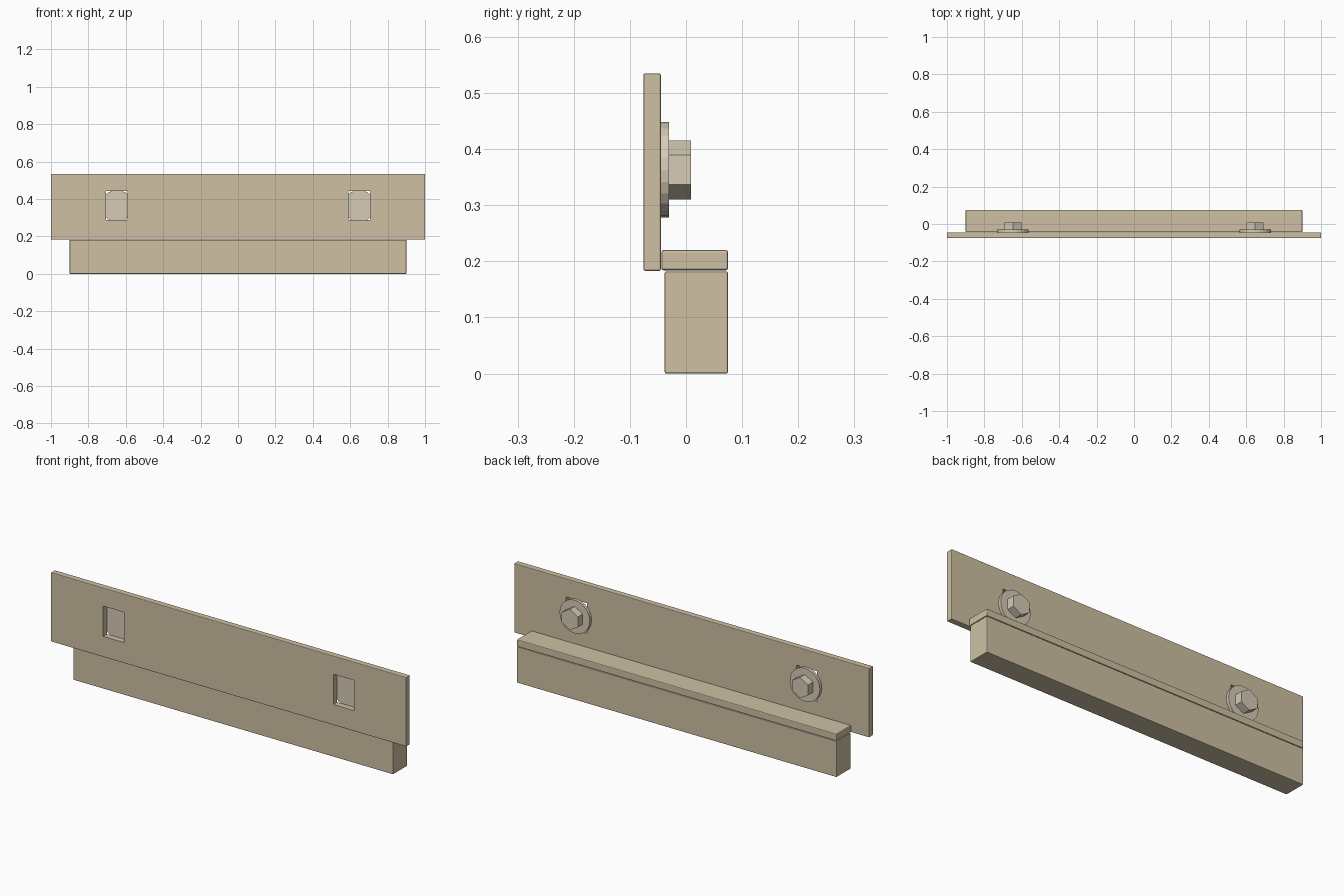
import bpy, bmesh
from math import radians
from mathutils import Matrix

if "Cube" in bpy.data.objects:
    bpy.data.objects.remove(bpy.data.objects["Cube"])


def material(name, color):
    m = bpy.data.materials.new(name)
    m.diffuse_color = (*color, 1)
    m.use_nodes = True
    m.node_tree.nodes["Principled BSDF"].inputs["Base Color"].default_value = m.diffuse_color
    return m


WOOD = material("tan", (0.62, 0.53, 0.37))
METAL = material("pale_metal", (0.67, 0.60, 0.47))


def finish(name, bm, mat):
    bmesh.ops.recalc_face_normals(bm, faces=bm.faces)
    me = bpy.data.meshes.new(name)
    bm.to_mesh(me)
    bm.free()
    ob = bpy.data.objects.new(name, me)
    bpy.context.collection.objects.link(ob)
    if mat:
        me.materials.append(mat)
    return ob


def box(name, x, y, z, mat=None, bevel=0.0):
    bm = bmesh.new()
    bmesh.ops.create_cube(bm, size=1)
    for v in bm.verts:
        v.co = [lo + (c + 0.5) * (hi - lo) for c, (lo, hi) in zip(v.co, (x, y, z))]
    ob = finish(name, bm, mat)
    if bevel:
        mod = ob.modifiers.new("edge", 'BEVEL')
        mod.width = bevel
        mod.segments = 2
    return ob


def disc(name, x, y, z, radius, sides, mat):
    # Prism along y, with one corner pointing up
    bm = bmesh.new()
    bmesh.ops.create_cone(bm, cap_ends=True, segments=sides, radius1=radius,
                          radius2=radius, depth=y[1] - y[0])
    top = max(bm.verts, key=lambda v: v.co.y).co.y
    spin = 0 if abs(top - radius) < 1e-5 else radians(180 / sides)
    bm.transform(Matrix.Translation((x, sum(y) / 2, z))
                 @ Matrix.Rotation(radians(90), 4, 'X')
                 @ Matrix.Rotation(spin, 4, 'Z'))
    return finish(name, bm, mat)


# Front plate and the rail behind it
plate = box("front_plate", (-1, 1), (-0.076, -0.045), (0.183, 0.535), WOOD, 0.003)
box("rail_cap", (-0.9, 0.9), (-0.044, 0.075), (0.184, 0.22), WOOD, 0.004)
box("lower_rail", (-0.9, 0.9), (-0.038, 0.075), (0.0, 0.182), WOOD, 0.003)

# Slots, washers and hex bolt heads on both sides
for side, s in (("left", -1), ("right", 1)):
    cx, cz = 0.648 * s, 0.363
    cutter = box(f"{side}_slot_cutter", (cx - 0.058, cx + 0.058), (-0.2, 0.1),
                 (0.288, 0.442))
    cutter.hide_render = True
    cutter.display_type = 'WIRE'
    mod = plate.modifiers.new(f"{side}_slot", 'BOOLEAN')
    mod.operation = 'DIFFERENCE'
    mod.solver = 'EXACT'
    mod.object = cutter
    disc(f"{side}_washer", cx, (-0.045, -0.030), cz, 0.085, 24, METAL)
    disc(f"{side}_bolt_head", cx, (-0.030, 0.009), cz, 0.0525, 6, METAL)
